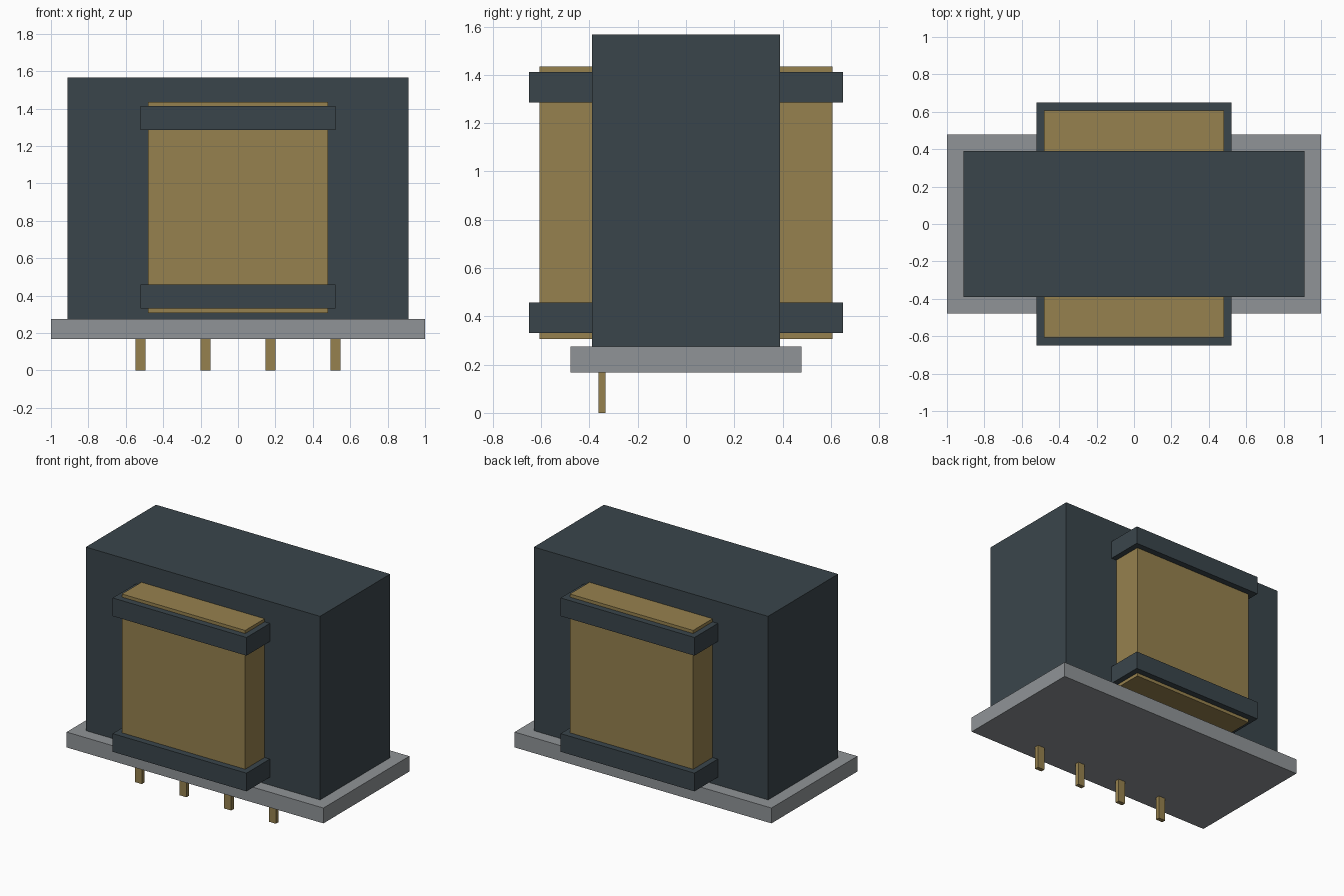
import bpy

cube = bpy.data.objects.get("Cube")
if cube:
    bpy.data.objects.remove(cube, do_unlink=True)


def material(name, srgb):
    linear = [((c / 255 + 0.055) / 1.055) ** 2.4 for c in srgb] + [1.0]
    mat = bpy.data.materials.new(name)
    mat.use_nodes = True
    mat.diffuse_color = linear
    bsdf = next(n for n in mat.node_tree.nodes if n.type == 'BSDF_PRINCIPLED')
    bsdf.inputs["Base Color"].default_value = linear
    return mat


def box(name, mat, half_x, half_y, z0, z1, x=0, y=0):
    bpy.ops.mesh.primitive_cube_add(size=2, location=(x, y, (z0 + z1) / 2))
    obj = bpy.context.object
    obj.name = name
    obj.scale = (half_x, half_y, (z1 - z0) / 2)
    bpy.ops.object.transform_apply(location=False, rotation=False, scale=True)
    obj.data.materials.append(mat)
    return obj


dark = material("dark slate", (58, 69, 75))
brass = material("brass", (150, 129, 78))
grey = material("grey", (144, 148, 151))

# Mounting plate and solid core block
box("base_plate", grey, 1.0, 0.478, 0.167, 0.275)
box("core", dark, 0.912, 0.39, 0.275, 1.567)

# Winding passing through the core, held by two flanges
box("winding", brass, 0.48, 0.606, 0.307, 1.435)
box("lower_flange", dark, 0.521, 0.65, 0.33, 0.458)
box("upper_flange", dark, 0.521, 0.65, 1.285, 1.413)

# Single row of pins along the front edge
for i in range(4):
    box(f"pin_{i + 1}", brass, 0.027, 0.015, 0, 0.167,
        x=(i - 1.5) * 0.348, y=-0.348)
